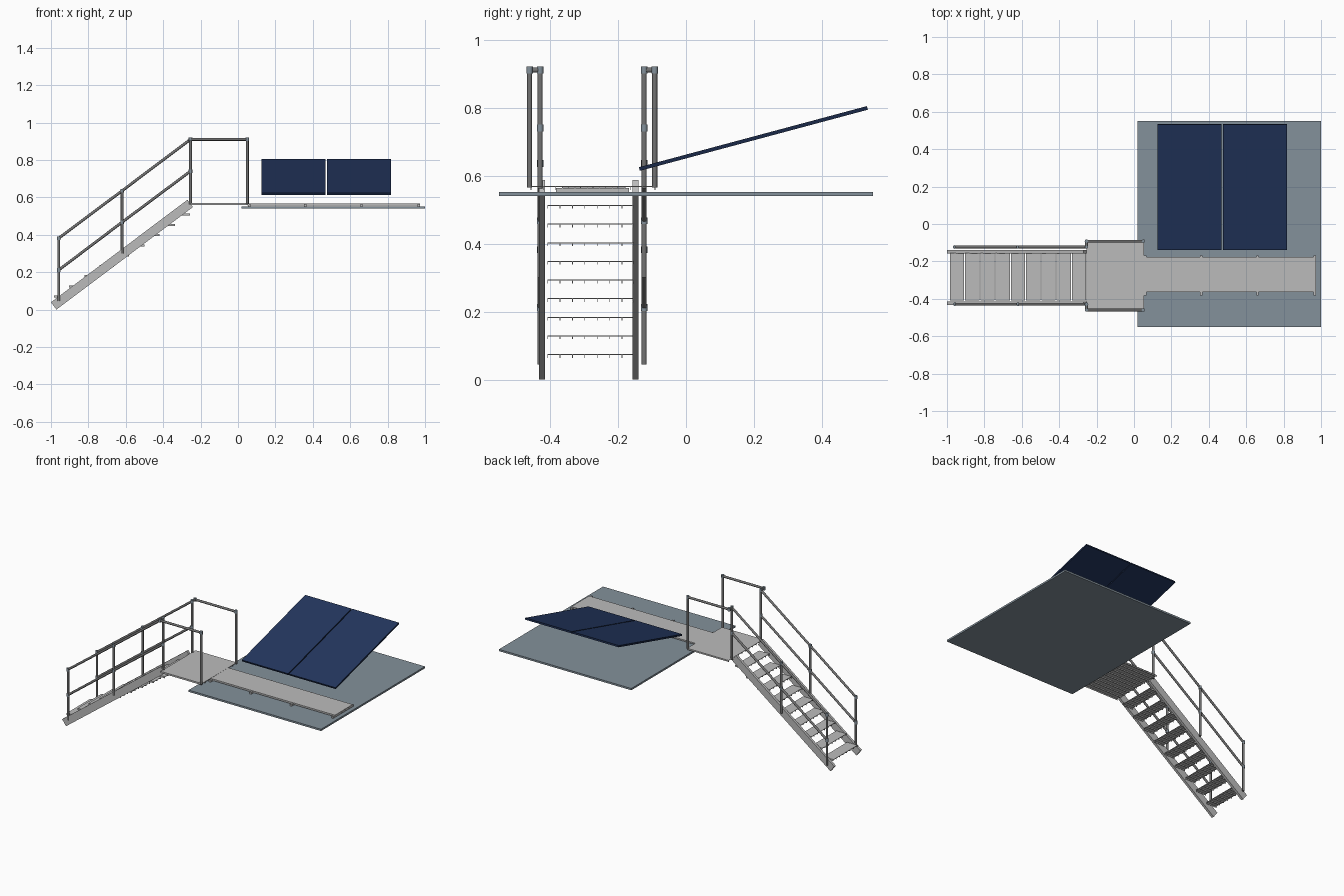
import bpy, bmesh, math
from mathutils import Vector, Matrix

if "Cube" in bpy.data.objects:
    bpy.data.objects.remove(bpy.data.objects["Cube"])


def make_mat(name, rgb):
    m = bpy.data.materials.new(name)
    m.diffuse_color = (*rgb, 1)
    m.use_nodes = True
    m.node_tree.nodes["Principled BSDF"].inputs["Base Color"].default_value = m.diffuse_color
    return m


GRATE = make_mat("light grey metal", (0.50, 0.50, 0.50))
PIPE = make_mat("dark grey pipe", (0.17, 0.17, 0.17))
STEEL = make_mat("blue grey steel", (0.23, 0.283, 0.328))
NAVY = make_mat("navy glass", (0.017, 0.038, 0.115))
FRAME = make_mat("dark navy frame", (0.010, 0.022, 0.065))


def finish(bm, name, mats, smooth=False):
    me = bpy.data.meshes.new(name)
    bmesh.ops.recalc_face_normals(bm, faces=bm.faces)
    bm.to_mesh(me)
    bm.free()
    for m in mats:
        me.materials.append(m)
    ob = bpy.data.objects.new(name, me)
    bpy.context.collection.objects.link(ob)
    if smooth:
        bpy.ops.object.select_all(action='DESELECT')
        ob.select_set(True)
        bpy.context.view_layer.objects.active = ob
        bpy.ops.object.shade_smooth_by_angle(angle=math.radians(40))
    return ob


def box(bm, x0, x1, y0, y1, z0, z1):
    mat = Matrix.Translation(((x0 + x1) / 2, (y0 + y1) / 2, (z0 + z1) / 2))
    mat = mat @ Matrix.Diagonal((x1 - x0, y1 - y0, z1 - z0, 1))
    bmesh.ops.create_cube(bm, size=1, matrix=mat)


def rod(bm, a, b, r, mat_index=0):
    a, b = Vector(a), Vector(b)
    d = b - a
    rot = d.to_track_quat('Z', 'Y').to_matrix().to_4x4()
    before = set(bm.faces)
    bmesh.ops.create_cone(bm, cap_ends=True, segments=12, radius1=r, radius2=r,
                          depth=d.length, matrix=Matrix.Translation((a + b) / 2) @ rot)
    for f in set(bm.faces) - before:
        f.material_index = mat_index


def ribbed_plank(name, x0, x1, y0, y1, top, pitch=0.0365):
    """Thin sheet with downward ribs running along x."""
    bm = bmesh.new()
    box(bm, x0, x1, y0, y1, top - 0.003, top)
    n = round((y1 - y0) / pitch)
    for i in range(n + 1):
        y = min(y0 + i * pitch, y1 - 0.002)
        box(bm, x0, x1, y, y + 0.002, top - 0.011, top - 0.003)
    return finish(bm, name, [GRATE])


# Roof slab
bm = bmesh.new()
box(bm, 0.02, 1.0, -0.55, 0.55, 0.54, 0.552)
finish(bm, "roof_slab", [STEEL])

# Walkway, its cross supports, and the landing
ribbed_plank("walkway", 0.05, 0.973, -0.364, -0.176, 0.568)
ribbed_plank("landing", -0.253, 0.053, -0.457, -0.088, 0.569)
bm = bmesh.new()
for x in (0.06, 0.36, 0.66, 0.966):
    box(bm, x - 0.006, x + 0.006, -0.382, -0.168, 0.552, 0.564)
finish(bm, "walkway_supports", [GRATE])

# Stair treads
for i in range(9):
    x = -0.984 + i * 0.0815
    ribbed_plank(f"stair_tread_{i + 1}", x, x + 0.076, -0.408, -0.155,
                 0.075 + i * 0.0548)

# Stair stringers: sloped bars
for side, y0, y1 in (("front", -0.432, -0.415), ("back", -0.157, -0.140)):
    bm = bmesh.new()
    profile = [(-1.0, 0.039), (-0.971, 0.0), (-0.241, 0.548), (-0.27, 0.587)]
    face = bm.faces.new([bm.verts.new((x, y0, z)) for x, z in profile])
    ext = bmesh.ops.extrude_face_region(bm, geom=[face])
    verts = [v for v in ext["geom"] if isinstance(v, bmesh.types.BMVert)]
    bmesh.ops.translate(bm, verts=verts, vec=(0, y1 - y0, 0))
    finish(bm, f"{side}_stringer", [GRATE])

# Railings: (x, post foot, mid rail, hand rail)
POSTS = [(-0.958, 0.045, 0.212, 0.382), (-0.62, 0.30, 0.467, 0.635),
         (-0.254, 0.562, 0.74, 0.91)]
R = 0.0075
for side, y, yl in (("front", -0.429, -0.460), ("back", -0.123, -0.092)):
    bm = bmesh.new()
    for x, foot, mid, top in POSTS:
        rod(bm, (x, y, foot), (x, y, top), R)
        for z in (mid, top):                      # pipe fittings
            rod(bm, (x, y, z - 0.01), (x, y, z + 0.01), 0.0095, 1)
    for a, b in zip(POSTS, POSTS[1:]):
        for k in (2, 3):
            rod(bm, (a[0], y, a[k]), (b[0], y, b[k]), R)
    finish(bm, f"{side}_stair_railing", [PIPE, STEEL], True)

    # Landing guard rail with one post at the roof edge
    bm = bmesh.new()
    rod(bm, (-0.254, yl, 0.91), (0.05, yl, 0.91), R)
    rod(bm, (0.05, yl, 0.565), (0.05, yl, 0.91), R)
    for x in (-0.254, 0.05):
        rod(bm, (x, yl, 0.90), (x, yl, 0.92), 0.0095, 1)
    rod(bm, (-0.254, y, 0.91), (-0.254, yl, 0.91), R)
    finish(bm, f"{side}_landing_railing", [PIPE, STEEL], True)

# Tilted solar panels: glass on top, darker rim
for side, x0, x1 in (("left", 0.125, 0.469), ("right", 0.475, 0.819)):
    bm = bmesh.new()
    box(bm, x0, x1, -0.347, 0.347, -0.0055, 0.0055)
    bm.normal_update()
    top = [f for f in bm.faces if f.normal.z > 0.9]
    bmesh.ops.inset_region(bm, faces=top, thickness=0.004)
    for f in bm.faces:
        f.material_index = 1
    for f in top:
        f.material_index = 0
    for f in bm.faces:
        if f.normal.z < -0.9:
            f.material_index = 0
    bm.transform(Matrix.Translation((0, 0.198, 0.709)) @ Matrix.Rotation(math.radians(15), 4, 'X'))
    finish(bm, f"{side}_solar_panel", [NAVY, FRAME])
